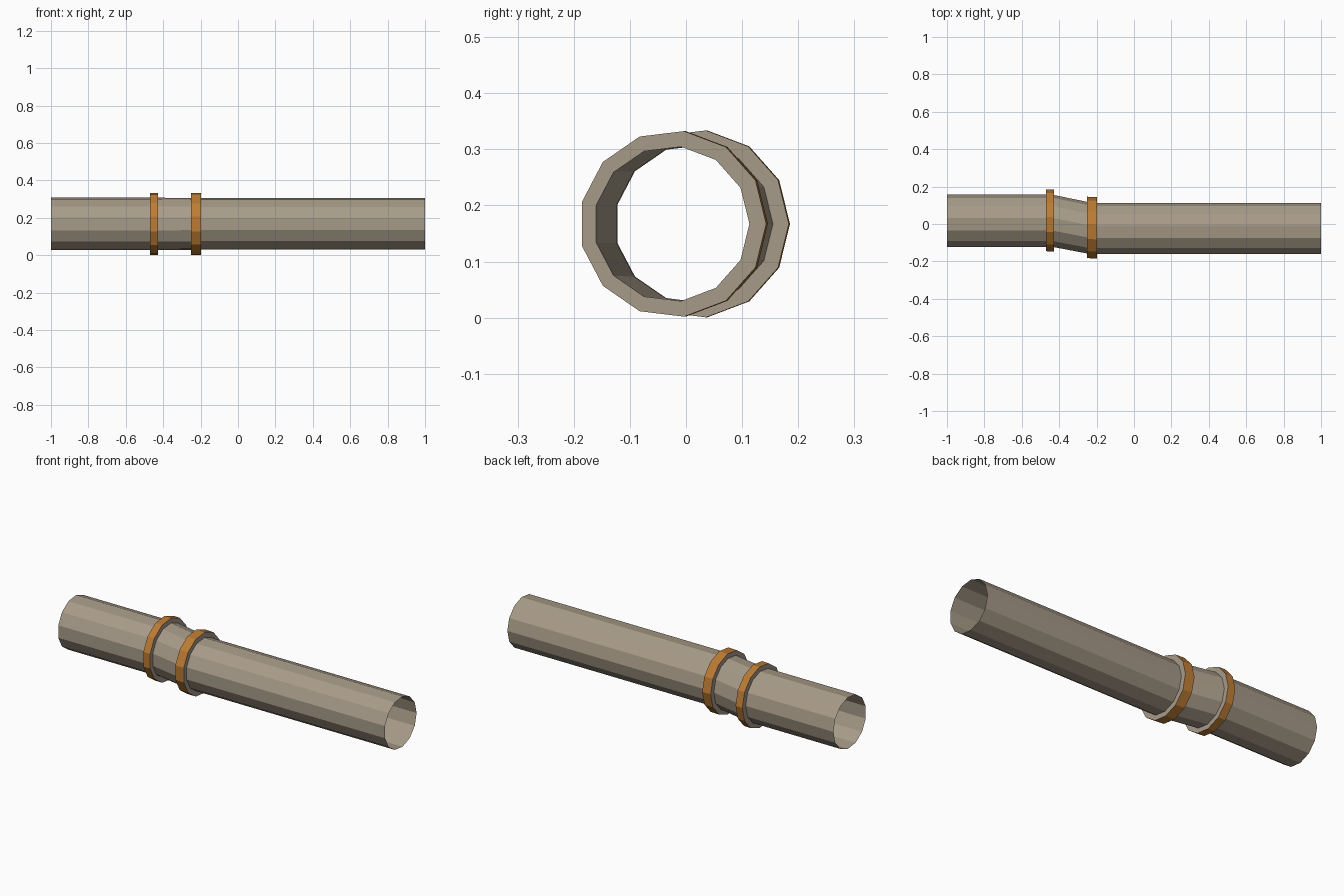
import bpy, bmesh
from math import sin, cos, tau

if "Cube" in bpy.data.objects:
    bpy.data.objects.remove(bpy.data.objects["Cube"])

SIDES = 13
Z = 0.1672  # height of the pipe axis


def material(name, rgb):
    m = bpy.data.materials.new(name)
    m.diffuse_color = (*rgb, 1)
    m.use_nodes = True
    m.node_tree.nodes["Principled BSDF"].inputs["Base Color"].default_value = m.diffuse_color
    return m


tan_metal = material("tan_metal", (0.39, 0.33, 0.25))
copper = material("copper", (0.50, 0.20, 0.035))


def sweep(name, stations, mats, mat_ids=None):
    """Skin 13-sided rings given as (x, centre y, radius); open at both ends."""
    bm = bmesh.new()
    rings = []
    for x, cy, r in stations:
        rings.append([bm.verts.new((x, cy + r * cos(tau * i / SIDES),
                                    Z + r * sin(tau * i / SIDES)))
                      for i in range(SIDES)])
    for k, (a, b) in enumerate(zip(rings, rings[1:])):
        for i in range(SIDES):
            j = (i + 1) % SIDES
            f = bm.faces.new((a[i], a[j], b[j], b[i]))
            f.material_index = mat_ids[k] if mat_ids else 0
    bmesh.ops.reverse_faces(bm, faces=bm.faces[:])
    bm.normal_update()
    # point the first outward-facing wall away from the axis
    wall = bm.faces[:][0 if len(stations) != 4 or not mat_ids else SIDES]
    c = wall.calc_center_median()
    if wall.normal.y * c.y + wall.normal.z * (c.z - Z) < 0:
        bmesh.ops.reverse_faces(bm, faces=bm.faces[:])
    me = bpy.data.meshes.new(name)
    bm.to_mesh(me)
    bm.free()
    for m in mats:
        me.materials.append(m)
    ob = bpy.data.objects.new(name, me)
    bpy.context.collection.objects.link(ob)
    return ob


# hollow pipe with a sideways offset
sweep("pipe", [(-1, 0.015, 0.1415), (-0.47, 0.015, 0.1415), (-0.428, 0.0135, 0.1415),
               (-0.251, -0.0215, 0.140), (-0.198, -0.0255, 0.1385), (1, -0.0255, 0.1385)],
      [tan_metal])


# collars: copper band between two tan side faces
def collar(name, x0, x1, y0, y1, r, inner0, inner1):
    sweep(name, [(x0, *inner0), (x0, y0, r), (x1, y1, r), (x1, *inner1)],
          [tan_metal, copper], [0, 1, 0])


collar("left_collar", -0.47, -0.428, 0.0175, 0.0155, 0.1678, (0.015, 0.1415), (0.0135, 0.1415))
collar("right_collar", -0.251, -0.198, -0.0205, -0.0235, 0.1665, (-0.0215, 0.140), (-0.0255, 0.1385))
